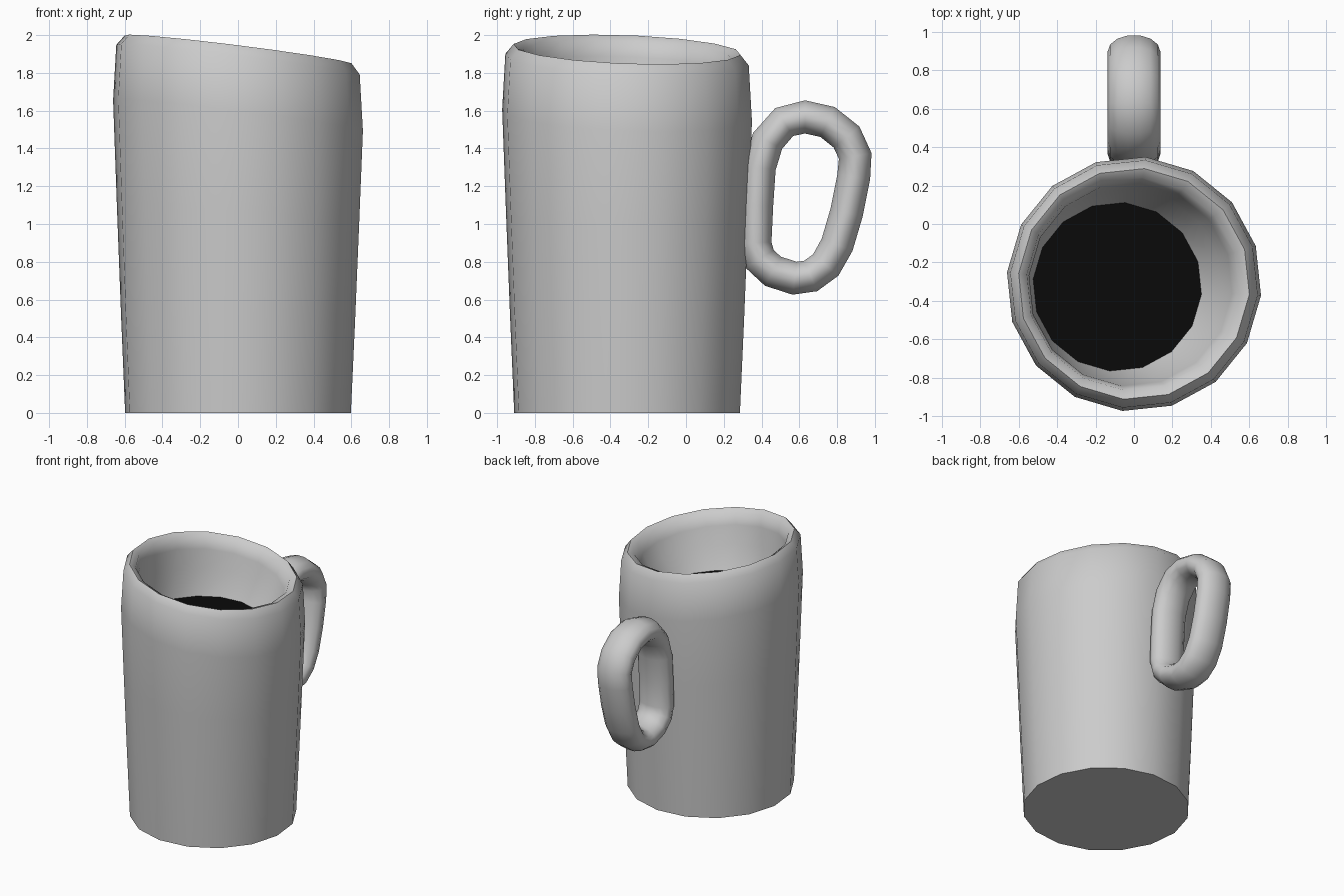
import bpy, bmesh
from math import sin, cos, pi, radians
from mathutils import Vector

if "Cube" in bpy.data.objects:
    bpy.data.objects.remove(bpy.data.objects["Cube"])

CY = -0.312            # mug axis position in y
SIDES = 16
TURN = radians(-5.2)   # the mug is turned slightly
SLOPE = (-0.125, -0.037)


def add_object(name, bm, angle=60):
    bmesh.ops.recalc_face_normals(bm, faces=bm.faces)
    mesh = bpy.data.meshes.new(name)
    bm.to_mesh(mesh)
    bm.free()
    ob = bpy.data.objects.new(name, mesh)
    bpy.context.collection.objects.link(ob)
    bpy.ops.object.select_all(action='DESELECT')
    ob.select_set(True)
    bpy.context.view_layer.objects.active = ob
    bpy.ops.object.shade_smooth_by_angle(angle=radians(angle))
    return ob


def ring(bm, r, z, tilt=0.0, dx=0.0, dy=0.0):
    verts = []
    for i in range(SIDES):
        a = TURN + 2 * pi * i / SIDES
        x, y = r * cos(a), r * sin(a)
        h = z + tilt * (SLOPE[0] * x + SLOPE[1] * y)
        verts.append(bm.verts.new((x + dx, y + CY + dy, h)))
    return verts


def bridge(bm, a, b):
    n = len(a)
    for i in range(n):
        j = (i + 1) % n
        bm.faces.new((a[i], a[j], b[j], b[i]))


# Mug body: radius, height, rim tilt, sideways shift; outside up, then inside down
profile = [
    (0.600, 0.000, 0.0, 0.0, 0.0),
    (0.622, 0.500, 0.3, 0.0, 0.0),
    (0.644, 1.050, 0.65, 0.0, 0.0),
    (0.664, 1.575, 1.0, 0.0, 0.0),
    (0.647, 1.870, 1.0, 0.0, 0.0),
    (0.603, 1.924, 1.0, 0.0, 0.0),
    (0.555, 1.900, 1.0, -0.005, 0.0),
    (0.530, 1.820, 1.0, -0.018, -0.003),
    (0.505, 1.680, 0.6, -0.045, -0.008),
    (0.440, 1.500, 0.0, -0.087, -0.015),
]
bm = bmesh.new()
rings = [ring(bm, *p) for p in profile]
for lower, upper in zip(rings, rings[1:]):
    bridge(bm, lower, upper)
bm.faces.new(rings[0][::-1])
floor = bm.faces.new(rings[-1])
bmesh.ops.recalc_face_normals(bm, faces=bm.faces)
bm.faces.remove(floor)  # the drink closes the cavity
add_object("mug_body", bm)

# Drink surface
bm = bmesh.new()
top = bm.faces.new(ring(bm, *profile[-1]))
top.normal_update()
mesh = bpy.data.meshes.new("drink")
bm.to_mesh(mesh)
bm.free()
drink = bpy.data.objects.new("drink", mesh)
bpy.context.collection.objects.link(drink)
mat = bpy.data.materials.new("dark_drink")
mat.diffuse_color = (0.003, 0.003, 0.003, 1)
mat.use_nodes = True
mat.node_tree.nodes["Principled BSDF"].inputs["Base Color"].default_value = mat.diffuse_color
mesh.materials.append(mat)

# Handle: closed loop in the y-z plane with a wide oval section
path = [(0.365, 0.90), (0.374, 1.10), (0.388, 1.30), (0.432, 1.44),
        (0.52, 1.54), (0.63, 1.567), (0.75, 1.54), (0.85, 1.46),
        (0.896, 1.36), (0.888, 1.25), (0.85, 1.06), (0.80, 0.89),
        (0.74, 0.783), (0.66, 0.725), (0.575, 0.713), (0.46, 0.75),
        (0.39, 0.815)]
SECTION = 14
bm = bmesh.new()
loops = []
for k, (y, z) in enumerate(path):
    before, after = path[k - 1], path[(k + 1) % len(path)]
    t = Vector((after[0] - before[0], after[1] - before[1])).normalized()
    n = Vector((-t.y, t.x))
    loop = []
    for i in range(SECTION):
        a = 2 * pi * i / SECTION
        s = 0.09 * sin(a)
        loop.append(bm.verts.new((0.138 * cos(a), y + n.x * s, z + n.y * s)))
    loops.append(loop)
for k, loop in enumerate(loops):
    bridge(bm, loop, loops[(k + 1) % len(loops)])
add_object("handle", bm, 80)
